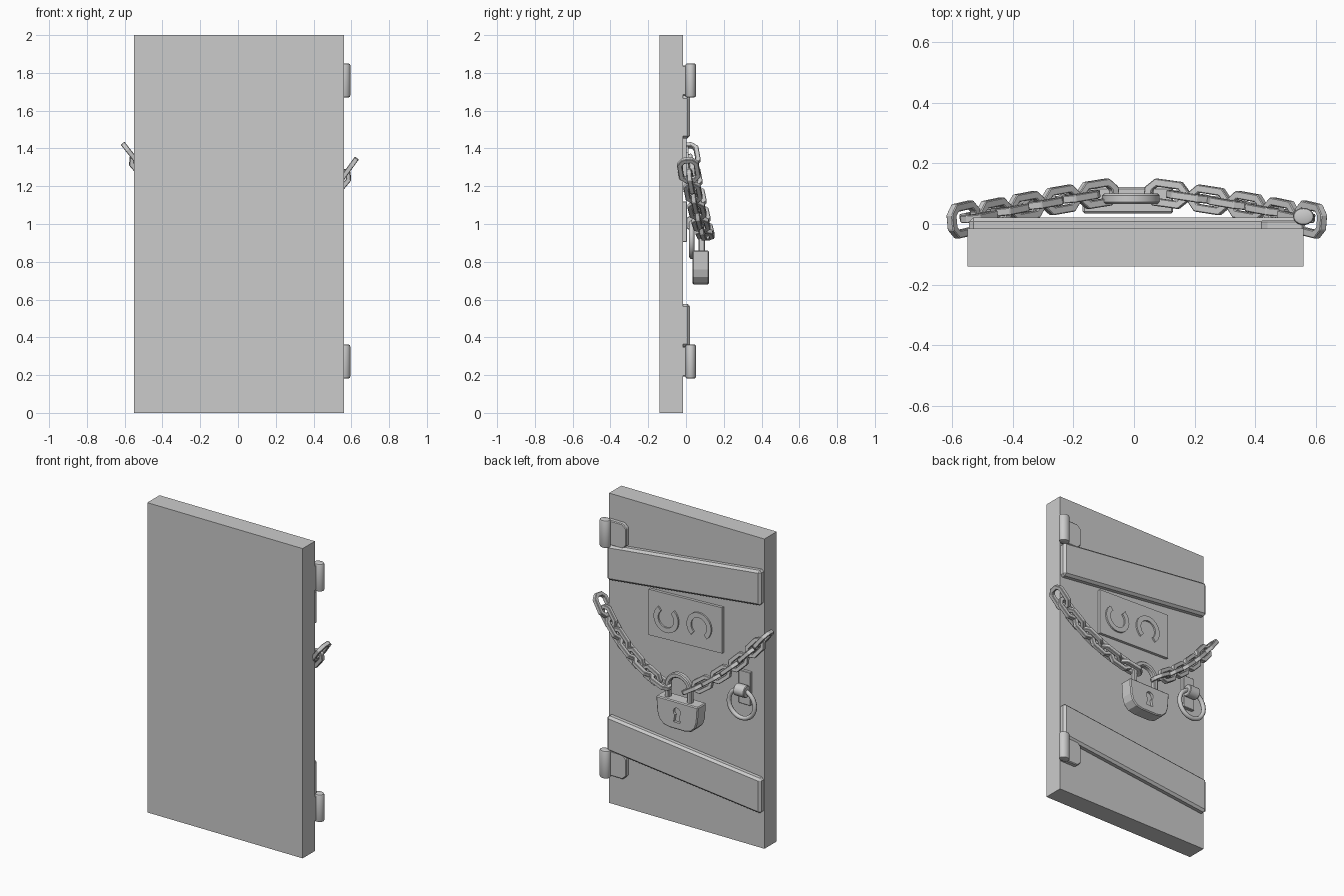
import bpy, bmesh, math
from mathutils import Matrix, Vector

if "Cube" in bpy.data.objects:
    bpy.data.objects.remove(bpy.data.objects["Cube"], do_unlink=True)

grey = bpy.data.materials.new("plain grey")
grey.use_nodes = True
GREY = (0.6, 0.6, 0.6, 1)
grey.diffuse_color = GREY
grey.node_tree.nodes["Principled BSDF"].inputs["Base Color"].default_value = GREY


def activate(obj):
    bpy.ops.object.select_all(action='DESELECT')
    obj.select_set(True)
    bpy.context.view_layer.objects.active = obj


def finish(name, bm, bevel=0, segments=1, smooth=False):
    """Turn a bmesh into a named, coloured object."""
    bmesh.ops.recalc_face_normals(bm, faces=bm.faces)
    mesh = bpy.data.meshes.new(name)
    bm.to_mesh(mesh)
    bm.free()
    obj = bpy.data.objects.new(name, mesh)
    bpy.context.collection.objects.link(obj)
    mesh.materials.append(grey)
    activate(obj)
    if bevel:
        mod = obj.modifiers.new("bevel", 'BEVEL')
        mod.width, mod.segments = bevel, segments
        mod.limit_method, mod.angle_limit = 'ANGLE', math.radians(40)
        bpy.ops.object.modifier_apply(modifier=mod.name)
    if smooth:
        bpy.ops.object.shade_smooth_by_angle(angle=math.radians(35))
    return obj


def prism(name, points, y0, y1, **kw):
    """Extrude an outline drawn in x and z from y0 to y1."""
    bm = bmesh.new()
    face = bm.faces.new([bm.verts.new((x, y0, z)) for x, z in points])
    ext = bmesh.ops.extrude_face_region(bm, geom=[face])["geom"]
    verts = [v for v in ext if isinstance(v, bmesh.types.BMVert)]
    bmesh.ops.translate(bm, verts=verts, vec=(0, y1 - y0, 0))
    return finish(name, bm, **kw)


def box(name, x0, x1, y0, y1, z0, z1, **kw):
    return prism(name, [(x0, z0), (x1, z0), (x1, z1), (x0, z1)], y0, y1, **kw)


def arc(cx, cz, r, a0, a1, n):
    angles = [math.radians(a0 + (a1 - a0) * i / n) for i in range(n + 1)]
    return [(cx + r * math.cos(a), cz + r * math.sin(a)) for a in angles]


def cylinder(name, matrix, radius, depth, **kw):
    bm = bmesh.new()
    bmesh.ops.create_cone(bm, cap_ends=True, segments=24, radius1=radius,
                          radius2=radius, depth=depth, matrix=matrix)
    return finish(name, bm, smooth=True, **kw)


# Door slab and two sloping cross planks
box("door_slab", -0.55, 0.56, -0.14, -0.015, 0, 2)


def plank(name, z_right, z_left, half=0.113):
    prism(name, [(-0.545, z_right - half), (0.555, z_left - half),
                 (0.555, z_left + half), (-0.545, z_right + half)],
          -0.03, 0.022, bevel=0.014)


plank("upper_plank", 1.69, 1.565)
plank("lower_plank", 0.345, 0.465)

# Hinges: a rounded barrel on the edge and a leaf with clipped corners
for label, z in (("upper", 1.76), ("lower", 0.272)):
    place = Matrix.Translation((0.56, 0.025, z)) @ Matrix.Diagonal((1.15, 0.95, 1, 1))
    cylinder(label + "_hinge_barrel", place, 0.03, 0.18, bevel=0.01, segments=2)
    h, c = 0.08, 0.025
    prism(label + "_hinge_leaf",
          [(0.56, z - h), (0.42 + c, z - h), (0.42, z - h + c),
           (0.42, z + h - c), (0.42 + c, z + h), (0.56, z + h)],
          -0.03, 0.012, bevel=0.005)

# Plaque with two raised horseshoes, one turned over
prism("plaque", [(-0.26, 1.19), (0.265, 1.17), (0.265, 1.465), (-0.26, 1.485)],
      -0.03, 0.003)
for name, x, z, turn in (("horseshoe_open_up", 0.135, 1.31, 180),
                         ("horseshoe_open_down", -0.1, 1.325, 0)):
    a0, a1 = turn - 50, turn + 230
    prism(name, arc(x, z, 0.088, a0, a1, 20) + arc(x, z, 0.056, a1, a0, 20),
          -0.01, 0.013)

# Chains of alternating eight-sided links
def link(name, matrix, half_len=0.077, half_wid=0.045, bar=0.026, thick=0.026):
    def outline(l, w, c):
        return [(l, w - c), (l - c, w), (c - l, w), (-l, w - c),
                (-l, c - w), (c - l, -w), (l - c, -w), (l, c - w)]
    outer = outline(half_len, half_wid, 0.032)
    inner = outline(half_len - bar, half_wid - bar, 0.013)
    bm = bmesh.new()
    loops = [[bm.verts.new(matrix @ Vector((x, y, s * thick / 2))) for x, y in pts]
             for pts, s in ((outer, 1), (outer, -1), (inner, -1), (inner, 1))]
    for k in range(4):
        a, b = loops[k], loops[(k + 1) % 4]
        for i in range(8):
            j = (i + 1) % 8
            bm.faces.new((a[i], a[j], b[j], b[i]))
    return finish(name, bm, bevel=0.003)


def chain(name, start, middle, end, count=9):
    p, q, r = Vector(start), Vector(middle), Vector(end)
    for i in range(count):
        t = i / (count - 1)
        pos = p * (1 - t) ** 2 + q * 2 * t * (1 - t) + r * t * t
        along = ((q - p) * (1 - t) + (r - q) * t).normalized()
        out = Vector((0, 1, 0))
        out = (out - along * out.dot(along)).normalized()
        side = along.cross(out)
        wide, thin = (out, side) if i % 2 == 0 else (side, -out)
        rot = Matrix((along, wide, thin)).transposed().to_4x4()
        link(f"{name}_link_{i + 1}", Matrix.Translation(pos) @ rot,
             half_wid=0.057 if i == 0 else 0.045)


chain("left_chain", (0.583, 0.015, 1.285), (0.4, 0.06, 1.03), (0.11, 0.1, 0.945))
chain("right_chain", (-0.562, 0.015, 1.365), (-0.37, 0.06, 1.12), (-0.12, 0.1, 0.965))

# Padlock: shield-shaped body with a cut keyhole, and a shackle
LOCK_X = -0.02
half = [(0.15, 0.86), (0.143, 0.76), (0.13, 0.72), (0.1, 0.69), (0.055, 0.68)]
body = prism("padlock_body",
             [(LOCK_X + x, z) for x, z in half]
             + [(LOCK_X - x, z) for x, z in reversed(half)],
             0.035, 0.122, bevel=0.006)
hole = prism("keyhole_cutter",
             arc(LOCK_X, 0.792, 0.026, -55, 235, 14)
             + [(LOCK_X - 0.024, 0.725), (LOCK_X + 0.024, 0.725)], 0.105, 0.15)
cut = body.modifiers.new("keyhole", 'BOOLEAN')
cut.operation, cut.object, cut.solver = 'DIFFERENCE', hole, 'EXACT'
activate(body)
bpy.ops.object.modifier_apply(modifier=cut.name)
bpy.data.objects.remove(hole, do_unlink=True)

sx, sz, ro, ri = -0.01, 0.935, 0.095, 0.064
prism("padlock_shackle",
      [(sx + ro, 0.84)] + arc(sx, sz, ro, 0, 180, 16) + [(sx - ro, 0.84), (sx - ri, 0.84)]
      + arc(sx, sz, ri, 180, 0, 16) + [(sx + ri, 0.84)],
      0.066, 0.1, bevel=0.006, smooth=True)

# Pull ring with its back plate and holder
RING_X = -0.42
box("ring_plate", RING_X - 0.042, RING_X + 0.042, -0.03, 0.005, 0.905, 1.12, bevel=0.003)
cylinder("ring_holder",
         Matrix.Translation((RING_X, 0.03, 1.005)) @ Matrix.Rotation(math.pi / 2, 4, 'Y'),
         0.038, 0.075, bevel=0.004)
bpy.ops.mesh.primitive_torus_add(location=(RING_X, 0.03, 0.92),
                                 rotation=(math.pi / 2, 0, 0),
                                 major_radius=0.092, minor_radius=0.014,
                                 major_segments=32, minor_segments=8)
ring = bpy.context.object
ring.name = "pull_ring"
ring.data.materials.append(grey)
bpy.ops.object.shade_smooth_by_angle(angle=math.radians(50))
